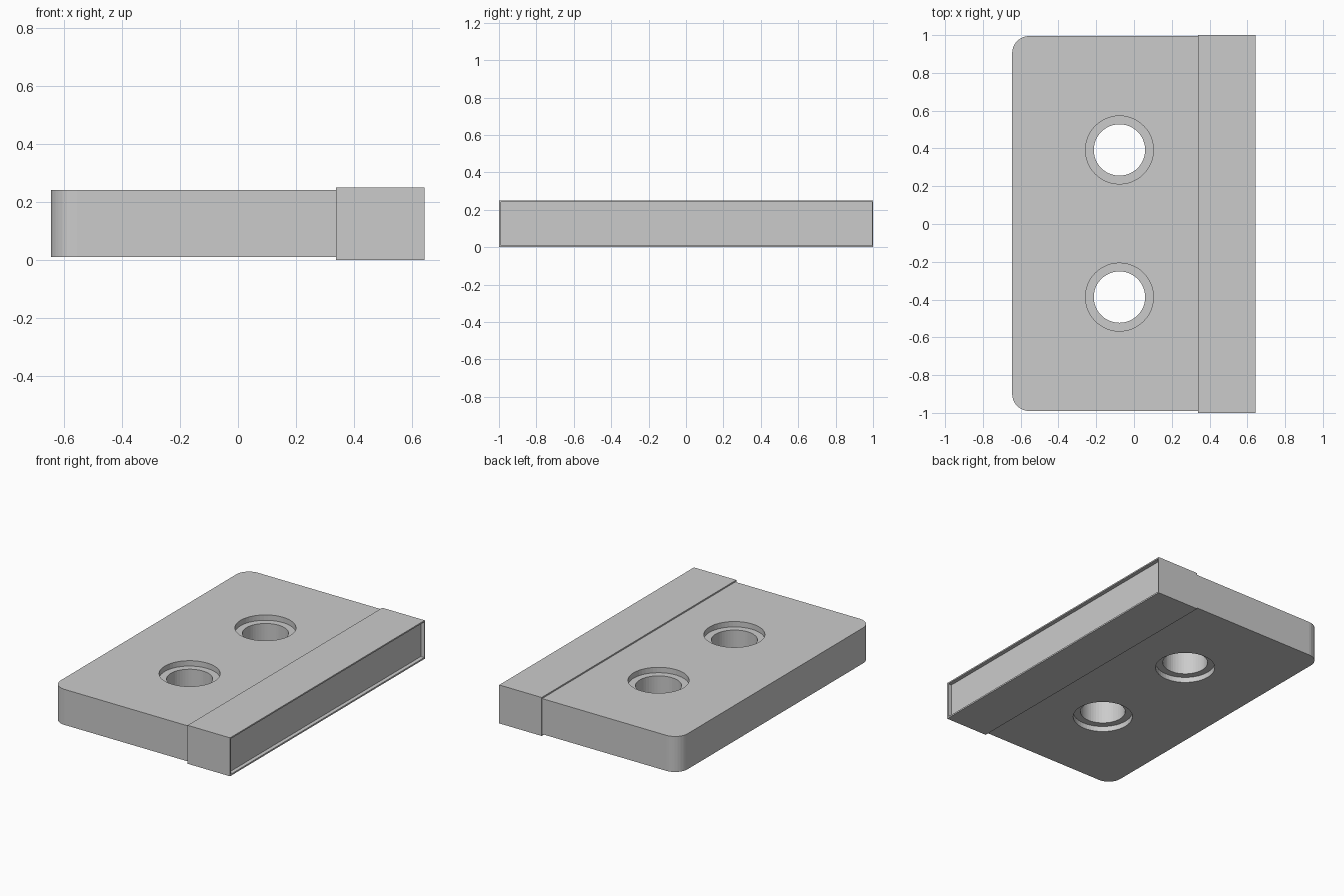
import bpy
import bmesh
from math import cos, sin, pi

default = bpy.data.objects.get("Cube")
if default:
    bpy.data.objects.remove(default, do_unlink=True)

GREY = (0.6, 0.6, 0.6, 1)
grey = bpy.data.materials.new("plain grey")
grey.use_nodes = True
grey.diffuse_color = GREY
grey.node_tree.nodes["Principled BSDF"].inputs["Base Color"].default_value = GREY

# Plate and sleeve limits
LEFT, SEAM, RIGHT = -0.645, 0.338, 0.643
PLATE_END = RIGHT - 0.025
FRONT, BACK = -0.99, 0.995
BOTTOM, TOP = 0.01, 0.241
HEIGHT = 0.25
CORNER = 0.09
HOLE_X, HOLE_YS = -0.077, (-0.387, 0.392)
HOLE_R, BORE_R, BORE_DEPTH = 0.136, 0.18, 0.035


def make_prism(name, outline, low, high):
    """Extrude an xy outline between two heights."""
    bm = bmesh.new()
    base = bm.faces.new([bm.verts.new((x, y, low)) for x, y in outline])
    extruded = bmesh.ops.extrude_face_region(bm, geom=[base])["geom"]
    top = [v for v in extruded if isinstance(v, bmesh.types.BMVert)]
    bmesh.ops.translate(bm, verts=top, vec=(0, 0, high - low))
    bmesh.ops.recalc_face_normals(bm, faces=bm.faces)
    mesh = bpy.data.meshes.new(name)
    bm.to_mesh(mesh)
    bm.free()
    mesh.materials.append(grey)
    obj = bpy.data.objects.new(name, mesh)
    bpy.context.collection.objects.link(obj)
    return obj


def arc(cx, cy, radius, start, end, steps):
    angles = [start + (end - start) * i / steps for i in range(steps + 1)]
    return [(cx + radius * cos(a), cy + radius * sin(a)) for a in angles]


def rectangle(x0, x1, y0, y1):
    return [(x0, y0), (x1, y0), (x1, y1), (x0, y1)]


def cut(target, cutter):
    """Subtract the cutter, then discard it."""
    cutter.hide_render = True
    mod = target.modifiers.new("cut", "BOOLEAN")
    mod.operation = "DIFFERENCE"
    mod.solver = "EXACT"
    mod.object = cutter
    bpy.context.view_layer.objects.active = target
    bpy.ops.object.modifier_apply(modifier=mod.name)
    bpy.data.objects.remove(cutter, do_unlink=True)


# Plate with two rounded corners
outline = [(PLATE_END, FRONT), (PLATE_END, BACK)]
outline += arc(LEFT + CORNER, BACK - CORNER, CORNER, pi / 2, pi, 8)
outline += arc(LEFT + CORNER, FRONT + CORNER, CORNER, pi, 3 * pi / 2, 8)
plate = make_prism("plate", outline, BOTTOM, TOP)

# Through holes, counterbored on both faces
for y in HOLE_YS:
    for radius, low, high in (
        (HOLE_R, -1, 1),
        (BORE_R, TOP - BORE_DEPTH, 1),
        (BORE_R, -1, BOTTOM + BORE_DEPTH),
    ):
        circle = arc(HOLE_X, y, radius, 0, 2 * pi, 48)[:-1]
        cut(plate, make_prism("hole_cutter", circle, low, high))

# Thin sleeve around the end, open where the plate stops short
sleeve = make_prism("end_sleeve", rectangle(SEAM, RIGHT, -1, 1), 0, HEIGHT)
cut(sleeve, make_prism("sleeve_cutter", rectangle(0, 1, FRONT, BACK), BOTTOM, TOP))
